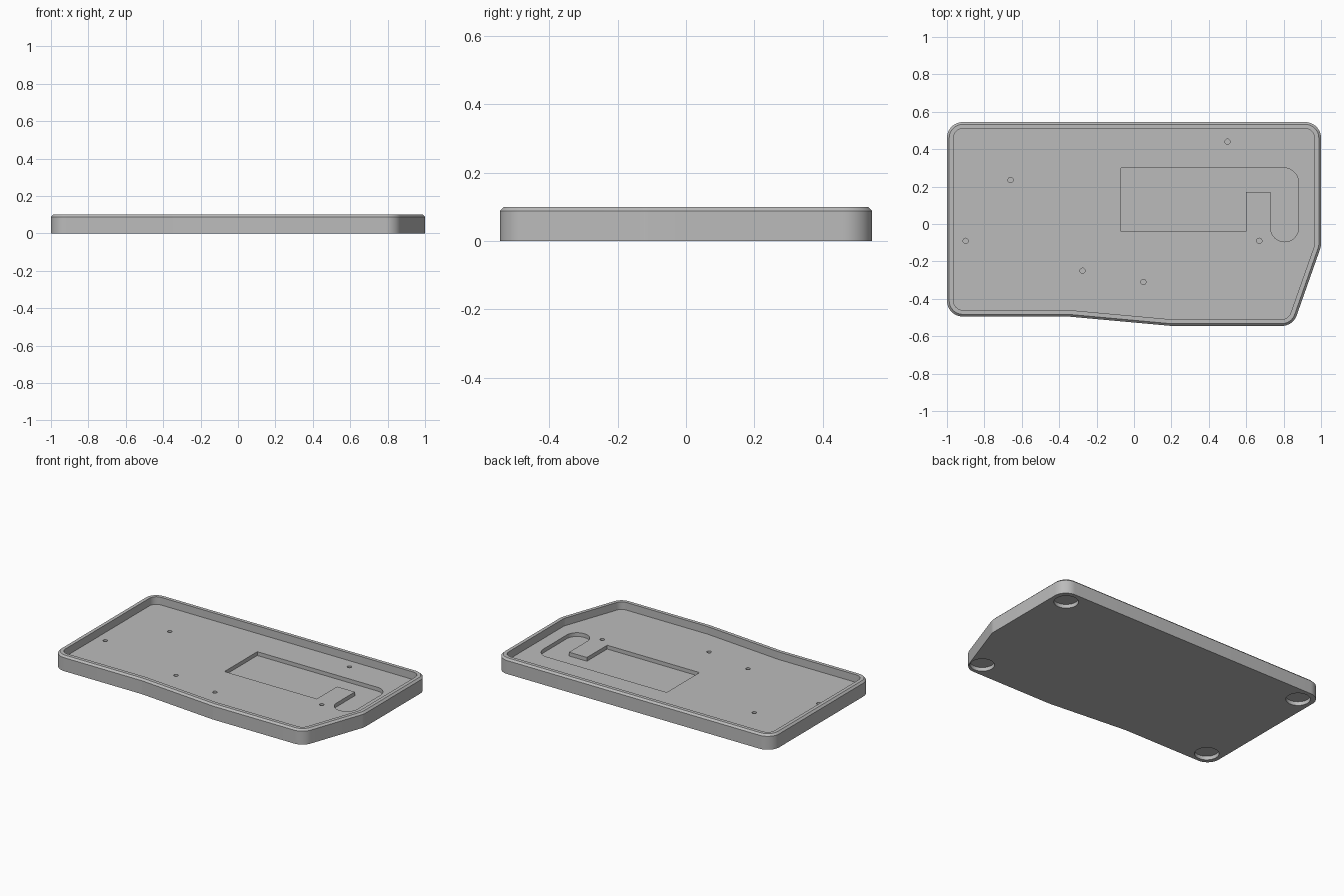
import bpy
import bmesh
import math
from mathutils import Vector

if "Cube" in bpy.data.objects:
    bpy.data.objects.remove(bpy.data.objects["Cube"])

STEPS = 12

grey = bpy.data.materials.new("mid grey")
grey.use_nodes = True
grey.diffuse_color = (0.5, 0.5, 0.5, 1)
grey.node_tree.nodes["Principled BSDF"].inputs["Base Color"].default_value = (0.5, 0.5, 0.5, 1)


def rounded(corners):
    """Fillet an anticlockwise list of (x, y, radius); give points with outward normals."""
    result = []
    for i, (x, y, radius) in enumerate(corners):
        p = Vector((x, y))
        before = (p - Vector(corners[i - 1][:2])).normalized()
        after = (Vector(corners[(i + 1) % len(corners)][:2]) - p).normalized()
        n0 = Vector((before.y, -before.x))
        turn = math.atan2(before.cross(after), before.dot(after))
        if radius == 0:
            result.append((p, n0))
            continue
        sign = math.copysign(1, turn)
        start = p - before * radius * math.tan(abs(turn) / 2)
        centre = start - n0 * radius * sign
        for k in range(STEPS + 1):
            a = turn * k / STEPS
            n = Vector((n0.x * math.cos(a) - n0.y * math.sin(a),
                        n0.x * math.sin(a) + n0.y * math.cos(a)))
            result.append((centre + n * radius * sign, n))
    return result


def loft(name, outline, levels):
    """Stack copies of an outline, each (inset, height), into a closed solid."""
    bm = bmesh.new()
    rings = [[bm.verts.new((*(p - n * inset), z)) for p, n in outline] for inset, z in levels]
    for low, high in zip(rings, rings[1:]):
        for i in range(len(low)):
            j = (i + 1) % len(low)
            bm.faces.new((low[i], low[j], high[j], high[i]))
    bm.faces.new(rings[0][::-1])
    bm.faces.new(rings[-1])
    mesh = bpy.data.meshes.new(name)
    bm.to_mesh(mesh)
    bm.free()
    mesh.materials.append(grey)
    obj = bpy.data.objects.new(name, mesh)
    bpy.context.collection.objects.link(obj)
    return obj


def circle(x, y, radius, count=32):
    angles = [math.tau * k / count for k in range(count)]
    normals = [Vector((math.cos(a), math.sin(a))) for a in angles]
    return [(Vector((x, y)) + n * radius, n) for n in normals]


# Tray with chamfered rim and sunken floor
R = 0.085
FLOOR = 0.05
footprint = rounded([
    (-1, -0.495, R), (-0.35, -0.495, R), (0.2, -0.545, R), (0.85, -0.545, R),
    (1, -0.12, R), (1, 0.545, R), (-1, 0.545, R)])
tray = loft("case_tray", footprint,
            [(0, 0), (0, 0.088), (0.012, 0.1), (0.035, 0.1), (0.035, FLOOR)])

# Hooked pocket in the floor
pocket = rounded([
    (-0.07, -0.04, 0), (0.6, -0.04, 0), (0.6, 0.17, 0), (0.73, 0.17, 0),
    (0.73, -0.095, 0.0749), (0.88, -0.095, 0.0749), (0.88, 0.3, 0.08), (-0.07, 0.3, 0)])
cutters = [loft("pocket_cutter", pocket, [(0, 0.025), (0, FLOOR + 0.02)])]

# Blind screw holes
for x, y in [(0.5, 0.44), (-0.66, 0.235), (-0.9, -0.09),
             (-0.275, -0.25), (0.05, -0.31), (0.67, -0.09)]:
    cutters.append(loft("screw_hole_cutter", circle(x, y, 0.014),
                        [(0, 0.02), (0, FLOOR + 0.02)]))

# Round foot recesses underneath
for x, y in [(-0.9, 0.445), (0.9, 0.445), (-0.9, -0.4), (0.8, -0.45)]:
    cutters.append(loft("foot_recess_cutter", circle(x, y, 0.073, 48),
                        [(0, -0.02), (0, 0.025)]))

# Cut everything out of the tray
bpy.context.view_layer.objects.active = tray
for cutter in cutters:
    mod = tray.modifiers.new("cut", "BOOLEAN")
    mod.operation = "DIFFERENCE"
    mod.solver = "EXACT"
    mod.object = cutter
    bpy.ops.object.modifier_apply(modifier=mod.name)
    bpy.data.objects.remove(cutter)

bpy.ops.object.select_all(action="DESELECT")
tray.select_set(True)
bpy.ops.object.shade_smooth_by_angle(angle=math.radians(30))
